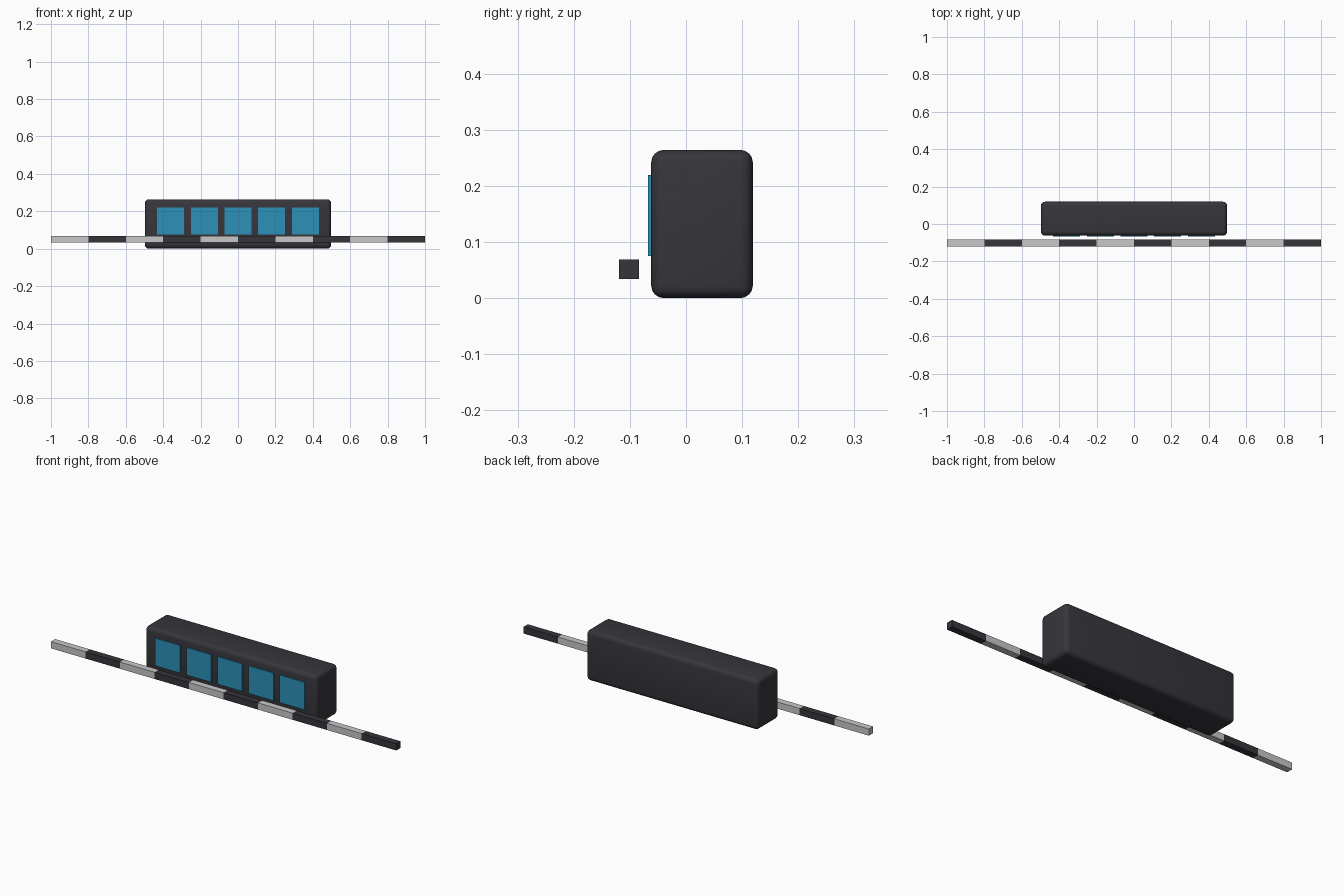
import bpy

if "Cube" in bpy.data.objects:
    bpy.data.objects.remove(bpy.data.objects["Cube"])


def material(name, rgb):
    m = bpy.data.materials.new(name)
    m.diffuse_color = (*rgb, 1.0)
    m.use_nodes = True
    m.node_tree.nodes["Principled BSDF"].inputs["Base Color"].default_value = m.diffuse_color
    return m


def box(name, lo, hi, mat):
    """Axis-aligned box from its two opposite corners."""
    bpy.ops.mesh.primitive_cube_add(
        size=1, location=[(a + b) / 2 for a, b in zip(lo, hi)])
    ob = bpy.context.object
    ob.name = name
    ob.scale = [b - a for a, b in zip(lo, hi)]
    bpy.ops.object.transform_apply(location=False, rotation=False, scale=True)
    ob.data.materials.append(mat)
    return ob


charcoal = material("charcoal", (0.037, 0.036, 0.044))
light_grey = material("light grey", (0.58, 0.58, 0.58))
blue = material("screen blue", (0.027, 0.28, 0.48))

# Rounded housing
housing = box("housing", (-0.498, -0.062, 0.0), (0.498, 0.119, 0.264), charcoal)
bevel = housing.modifiers.new("rounded edges", "BEVEL")
bevel.width = 0.022
bevel.segments = 4
bpy.ops.object.modifier_apply(modifier=bevel.name)
bpy.ops.object.shade_smooth_by_angle()

# Row of five square panels on the front
for i in range(5):
    x = (i - 2) * 0.18
    box(f"panel_{i + 1}", (x - 0.072, -0.068, 0.075),
        (x + 0.072, -0.060, 0.219), blue)

# Striped bar in front, ten alternating segments
for i in range(10):
    x = -1 + i * 0.2
    box(f"bar_segment_{i + 1}", (x, -0.119, 0.034), (x + 0.2, -0.084, 0.069),
        charcoal if i % 2 else light_grey)
